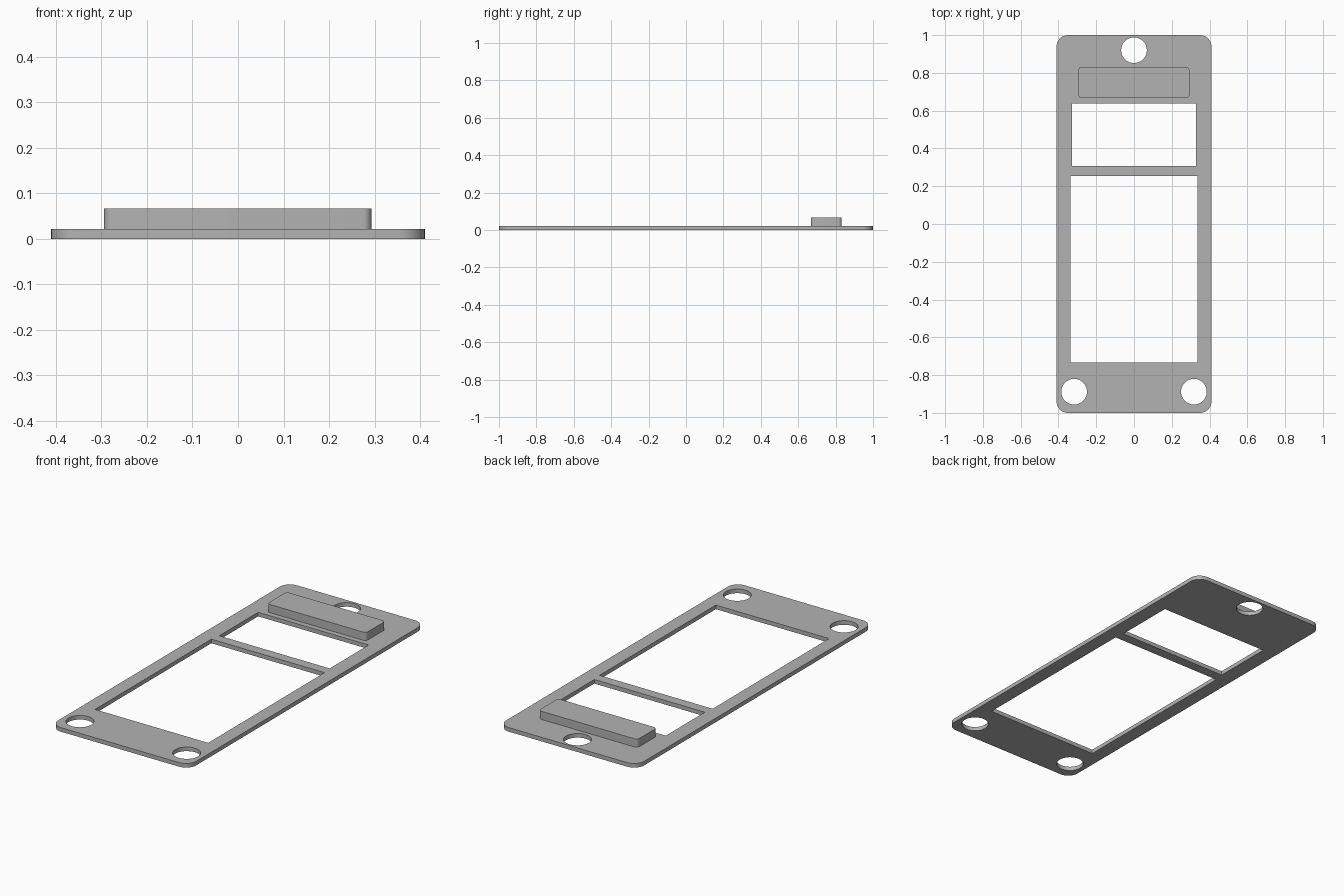
import bpy
import bmesh
from math import cos, sin, pi, radians

cube = bpy.data.objects.get("Cube")
if cube:
    bpy.data.objects.remove(cube, do_unlink=True)

grey = bpy.data.materials.new("plain_grey")
grey.use_nodes = True
colour = (0.45, 0.45, 0.45, 1)
grey.diffuse_color = colour
grey.node_tree.nodes["Principled BSDF"].inputs["Base Color"].default_value = colour


def rectangle(x0, x1, y0, y1, radius=0, steps=8):
    """Outline of a rectangle, with rounded corners if a radius is given."""
    if not radius:
        return [(x1, y1), (x0, y1), (x0, y0), (x1, y0)]
    centres = rectangle(x0 + radius, x1 - radius, y0 + radius, y1 - radius)
    return [(cx + radius * cos(a), cy + radius * sin(a))
            for i, (cx, cy) in enumerate(centres)
            for a in [(i + k / steps) * pi / 2 for k in range(steps + 1)]]


def circle(cx, cy, radius, sides=48):
    return [(cx + radius * cos(2 * pi * k / sides),
             cy + radius * sin(2 * pi * k / sides)) for k in range(sides)]


def slab(name, outlines, z0, z1):
    """Solid sheet from an outer outline and any hole outlines."""
    curve = bpy.data.curves.new(name, "CURVE")
    curve.dimensions = "2D"
    curve.fill_mode = "BOTH"
    curve.extrude = (z1 - z0) / 2
    for outline in outlines:
        spline = curve.splines.new("POLY")
        spline.points.add(len(outline) - 1)
        for point, (x, y) in zip(spline.points, outline):
            point.co = (x, y, 0, 1)
        spline.use_cyclic_u = True
    source = bpy.data.objects.new(name + "_outline", curve)
    bpy.context.collection.objects.link(source)
    bpy.context.view_layer.update()
    depsgraph = bpy.context.evaluated_depsgraph_get()
    mesh = bpy.data.meshes.new_from_object(source.evaluated_get(depsgraph))
    bpy.data.objects.remove(source, do_unlink=True)

    # Weld the caps to the walls and set the sheet at its height
    bm = bmesh.new()
    bm.from_mesh(mesh)
    bmesh.ops.remove_doubles(bm, verts=bm.verts, dist=1e-5)
    bmesh.ops.translate(bm, verts=bm.verts, vec=(0, 0, (z0 + z1) / 2))
    bmesh.ops.recalc_face_normals(bm, faces=bm.faces)
    bm.to_mesh(mesh)
    bm.free()

    mesh.name = name
    mesh.materials.clear()
    mesh.materials.append(grey)
    obj = bpy.data.objects.new(name, mesh)
    bpy.context.collection.objects.link(obj)
    bpy.ops.object.select_all(action="DESELECT")
    obj.select_set(True)
    bpy.context.view_layer.objects.active = obj
    bpy.ops.object.shade_smooth_by_angle(angle=radians(30))
    return obj


thickness = 0.022
hole_radius = 0.068

# Face plate with two windows and three screw holes
slab("face_plate", [
    rectangle(-0.41, 0.41, -1, 1, 0.06),
    rectangle(-0.327, 0.329, 0.308, 0.638),
    rectangle(-0.336, 0.336, -0.733, 0.254),
    circle(0, 0.92, hole_radius),
    circle(-0.317, -0.888, hole_radius),
    circle(0.317, -0.888, hole_radius),
], 0, thickness)

# Raised bar between the top hole and the small window
slab("raised_bar", [rectangle(-0.294, 0.293, 0.667, 0.832, 0.018)],
     thickness, 0.066)
